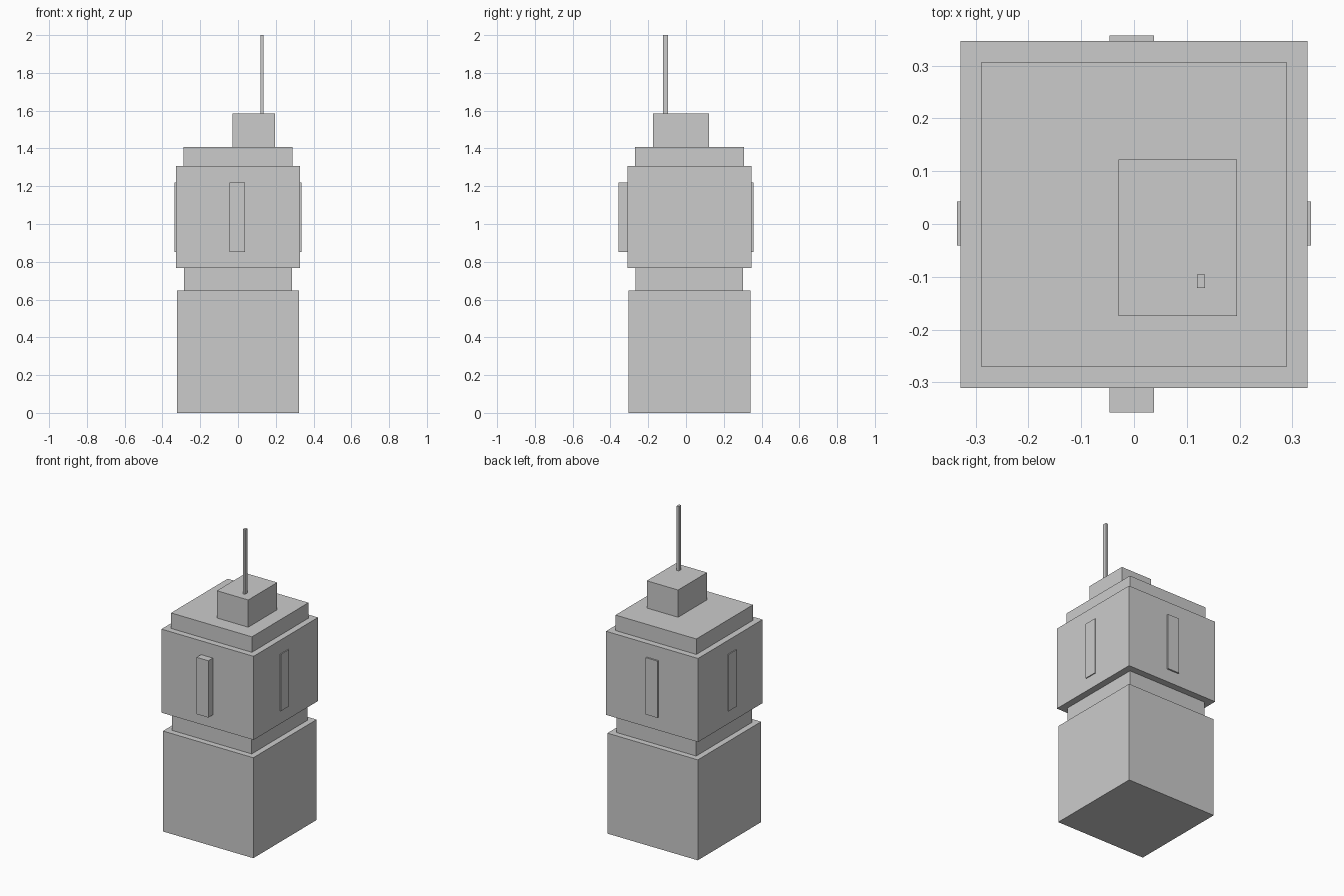
import bpy

if "Cube" in bpy.data.objects:
    bpy.data.objects.remove(bpy.data.objects["Cube"])


def box(name, x, y, z):
    """Axis-aligned box from (min, max) ranges."""
    lo, hi = zip(x, y, z)
    bpy.ops.mesh.primitive_cube_add(size=1, location=[(a + b) / 2 for a, b in zip(lo, hi)])
    ob = bpy.context.object
    ob.name = name
    ob.scale = [b - a for a, b in zip(lo, hi)]
    bpy.ops.object.transform_apply(location=False, rotation=False, scale=True)
    return ob


# Stacked square blocks sharing one centre line: name, half width, bottom, top
CY = 0.018
for name, h, z0, z1 in [
    ("base_block", 0.323, 0.0, 0.649),
    ("recessed_neck", 0.285, 0.649, 0.768),
    ("upper_block", 0.329, 0.768, 1.308),
    ("roof_cap", 0.289, 1.308, 1.408),
]:
    box(name, (-h, h), (CY - h, CY + h), (z0, z1))

# Rooftop housing and mast
box("roof_housing", (-0.029, 0.195), (-0.174, 0.122), (1.408, 1.584))
box("mast", (0.119, 0.135), (-0.121, -0.096), (1.584, 2.0))

# Raised window panels on the four sides of the upper block
WZ = (0.852, 1.219)
box("front_window", (-0.046, 0.038), (-0.357, -0.300), WZ)
box("back_window", (-0.046, 0.038), (0.335, 0.357), WZ)
box("left_window", (-0.335, -0.315), (-0.041, 0.043), WZ)
box("right_window", (0.315, 0.335), (-0.041, 0.043), WZ)
